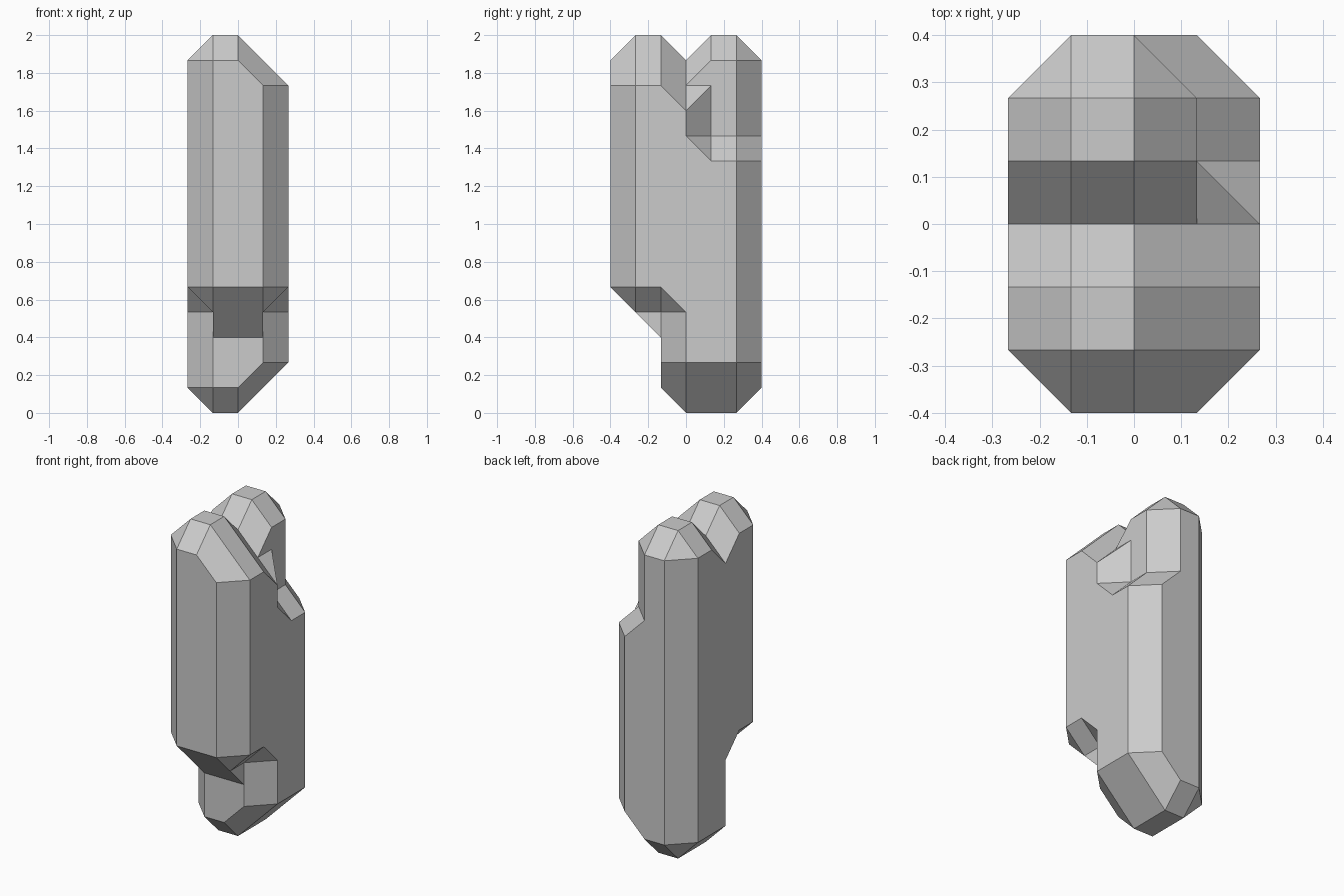
import bpy, bmesh
from itertools import product
from mathutils import Vector

if "Cube" in bpy.data.objects:
    bpy.data.objects.remove(bpy.data.objects["Cube"])

U = 2 / 15  # lattice pitch

# Core columns: (x, y) -> (lowest, highest) core cell
columns = {
    (-1, -2): (5, 13), (-1, -1): (5, 12), (-1, 0): (1, 12), (-1, 1): (1, 13),
    (0, -2): (5, 12), (0, -1): (5, 11), (0, 0): (2, 9), (0, 1): (2, 9),
}

# Each cell is padded one step along every axis, which gives the bevelled outline
pad = [o for o in product((-1, 0, 1, 2), repeat=3)
       if sum(c in (-1, 2) for c in o) <= 1]
solid = {(x + a, y + b, z + c)
         for (x, y), (lo, hi) in columns.items()
         for z in range(lo, hi + 1) for a, b, c in pad}


def corners(cube):
    """Solid lattice points at the corners of a unit cube."""
    pts = [tuple(cube[i] + o[i] for i in range(3)) for o in product((0, 1), repeat=3)]
    return [p for p in pts if p in solid]


def has_volume(pts):
    return len(pts) > 3 and all(len({p[i] for p in pts}) > 1 for i in range(3))


def is_internal(verts, cube):
    """True when a hull face is shared with a filled neighbouring cube."""
    for i in range(3):
        vals = {round(v.co[i]) for v in verts}
        if len(vals) == 1:
            near = list(cube)
            near[i] += 1 if vals.pop() > cube[i] else -1
            return has_volume(corners(near))
    return False


# Skin: convex piece per lattice cube, keeping only the outside faces
skin = bmesh.new()
made = {}
for cube in product(range(-3, 3), range(-4, 4), range(-1, 16)):
    pts = corners(cube)
    if not has_volume(pts):
        continue
    piece = bmesh.new()
    for p in pts:
        piece.verts.new(p)
    bmesh.ops.convex_hull(piece, input=piece.verts[:])
    for f in piece.faces:
        if is_internal(f.verts, cube):
            continue
        loop = []
        for v in f.verts:
            key = tuple(round(c) for c in v.co)
            if key not in made:
                made[key] = skin.verts.new(Vector(key) * U)
            loop.append(made[key])
        if skin.faces.get(loop) is None:
            skin.faces.new(loop)
    piece.free()

# Merge coplanar triangles into clean flat facets
bmesh.ops.recalc_face_normals(skin, faces=skin.faces[:])
bmesh.ops.dissolve_limit(skin, angle_limit=0.01, verts=skin.verts[:], edges=skin.edges[:])

mesh = bpy.data.meshes.new("faceted_pillar")
skin.to_mesh(mesh)
skin.free()
pillar = bpy.data.objects.new("faceted_pillar", mesh)
bpy.context.collection.objects.link(pillar)
